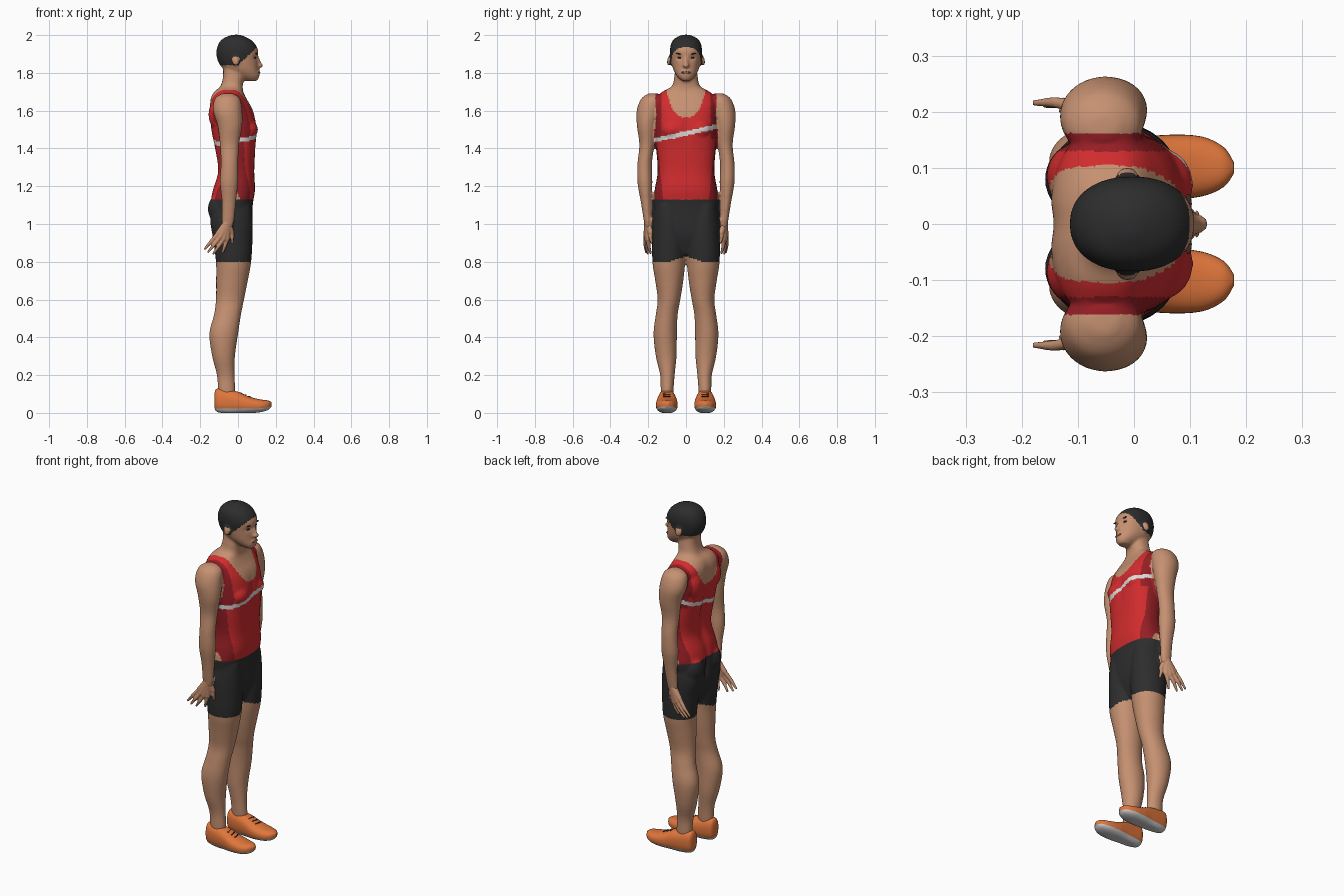
import bpy, bmesh, math
from mathutils import Vector, Matrix

cube = bpy.data.objects.get("Cube")
if cube:
    bpy.data.objects.remove(cube)


def material(name, r, g, b):
    m = bpy.data.materials.new(name)
    m.use_nodes = True
    m.diffuse_color = (r, g, b, 1)
    shader = next(n for n in m.node_tree.nodes if n.type == 'BSDF_PRINCIPLED')
    shader.inputs["Base Color"].default_value = (r, g, b, 1)
    shader.inputs["Roughness"].default_value = .7
    return m


skin = material("skin", .56, .28, .165)
black = material("black fabric", .026, .026, .027)
red = material("red", .64, .025, .027)
dark_red = material("dark red", .3, .013, .018)
white = material("white", .72, .72, .7)
orange = material("orange", .74, .18, .045)
sole_grey = material("sole grey", .6, .6, .6)
brown = material("dark brown", .05, .025, .018)
lip = material("lip", .3, .11, .075)


def spline(rows, steps=4):
    """Smoothly interpolate rows of numbers."""
    out = []
    for i in range(len(rows) - 1):
        a, b, c, d = (rows[max(0, min(len(rows) - 1, i + k))] for k in (-1, 0, 1, 2))
        for s in range(steps):
            t = s / steps
            out.append([q + t / 2 * (r - p + t * (2 * p - 5 * q + 4 * r - w + t * (3 * (q - r) + w - p)))
                        for p, q, r, w in zip(a, b, c, d)])
    return out + [list(rows[-1])]


def loft(bm, rows, axis='z', side=1, power=2, n=32):
    """Closed skin through superellipse rings; each row is position, u range, v range."""
    rings = []
    for t, u0, u1, v0, v1 in spline(rows):
        ring = []
        for k in range(n):
            c, s = math.cos(math.tau * k / n), math.sin(math.tau * k / n)
            u = (u0 + u1) / 2 + (u1 - u0) / 2 * math.copysign(abs(c) ** (2 / power), c)
            v = (v0 + v1) / 2 + (v1 - v0) / 2 * math.copysign(abs(s) ** (2 / power), s)
            ring.append(bm.verts.new((u, v * side, t) if axis == 'z' else (t, u * side, v)))
        rings.append(ring)
    for a, b in zip(rings, rings[1:]):
        for k in range(n):
            bm.faces.new((a[k], a[(k + 1) % n], b[(k + 1) % n], b[k]))
    bm.faces.new(rings[0])
    bm.faces.new(rings[-1])


def ball(bm, place, size, tilt=0):
    m = Matrix.Translation(place) @ Matrix.Rotation(tilt, 4, 'X') @ Matrix.Diagonal((*size, 1))
    bmesh.ops.create_uvsphere(bm, u_segments=16, v_segments=10, radius=1, matrix=m)


def rod(bm, a, b, r1, r2):
    a, b = Vector(a), Vector(b)
    d = b - a
    m = Matrix.Translation((a + b) / 2) @ d.to_track_quat('Z', 'Y').to_matrix().to_4x4()
    bmesh.ops.create_cone(bm, cap_ends=True, segments=12, radius1=r1, radius2=r2, depth=d.length, matrix=m)
    ball(bm, a, (r1,) * 3)
    ball(bm, b, (r2,) * 3)


def finish(name, bm, mats, rule=None, voxel=0, smooth=0, sculpt=None):
    """Turn a bmesh into an object, optionally fused, sculpted and coloured by rule."""
    bmesh.ops.recalc_face_normals(bm, faces=bm.faces)
    mesh = bpy.data.meshes.new(name)
    bm.to_mesh(mesh)
    bm.free()
    ob = bpy.data.objects.new(name, mesh)
    bpy.context.collection.objects.link(ob)
    if voxel:
        mod = ob.modifiers.new("fuse", 'REMESH')
        mod.mode, mod.voxel_size = 'VOXEL', voxel
        mod = ob.modifiers.new("relax", 'SMOOTH')
        mod.factor, mod.iterations = .5, smooth
        fused = bpy.data.meshes.new_from_object(ob.evaluated_get(bpy.context.evaluated_depsgraph_get()))
        ob.modifiers.clear()
        ob.data = mesh = fused
        mesh.name = name
    mesh.materials.clear()
    for m in mats:
        mesh.materials.append(m)
    if sculpt:
        for v in mesh.vertices:
            v.co = sculpt(v.co)
    for p in mesh.polygons:
        p.use_smooth = True
        p.material_index = mats.index(rule(p.center)) if rule else 0
    return ob


# Body: torso with neck, head, arms and legs fused into one skin
bm = bmesh.new()
torso = [(.84, -.08, .03, .06), (.95, -.13, .07, .14), (1.1, -.145, .078, .172), (1.18, -.135, .09, .166),
         (1.28, -.108, .086, .15), (1.4, -.125, .092, .158), (1.5, -.145, .1, .162), (1.6, -.15, .08, .165),
         (1.66, -.147, .047, .165), (1.7, -.128, .028, .125), (1.73, -.095, .025, .075),
         (1.78, -.08, .03, .062), (1.84, -.08, .03, .055)]
loft(bm, [(z, a, b, -w, w) for z, a, b, w in torso], power=2.5)
head = [(1.757, .04, .1, .022), (1.78, -.01, .113, .045), (1.81, -.06, .108, .064), (1.84, -.095, .106, .074),
        (1.88, -.112, .106, .081), (1.92, -.114, .107, .085), (1.96, -.1, .085, .077),
        (1.985, -.074, .052, .056), (2.002, -.03, .01, .02)]
loft(bm, [(z, a, b, -w, w) for z, a, b, w in head], power=2.2)
ball(bm, (.107, 0, 1.853), (.014, .012, .03))
ball(bm, (.118, 0, 1.839), (.016, .018, .012))
ball(bm, (.106, 0, 1.803), (.011, .025, .014))
leg = [(.06, -.1, -.02, .07, .13), (.12, -.106, -.014, .066, .134), (.2, -.112, -.018, .06, .137),
       (.3, -.137, -.016, .05, .16), (.42, -.152, .001, .048, .172), (.52, -.127, .016, .044, .16),
       (.6, -.117, .032, .03, .15), (.7, -.116, .052, .014, .163), (.8, -.117, .07, .004, .178),
       (.92, -.132, .077, 0, .179), (1.02, -.147, .077, .01, .176), (1.1, -.13, .07, .03, .165)]
arm = [(1.692, -.08, -.03, .15, .195), (1.665, -.122, .01, .12, .236), (1.6, -.132, .022, .13, .261),
       (1.52, -.108, .022, .155, .26), (1.42, -.096, .006, .167, .247), (1.32, -.091, .001, .18, .257),
       (1.22, -.096, .001, .178, .257), (1.12, -.086, -.01, .182, .24), (1.02, -.086, -.02, .183, .224),
       (.98, -.086, -.03, .188, .216)]
for s in (1, -1):
    loft(bm, leg, side=s)
    loft(bm, arm, side=s)
    ball(bm, (-.09, .08 * s, 1.08), (.07, .07, .085))      # seat
    ball(bm, (-.1, .085 * s, 1.58), (.057, .06, .085))     # shoulder blade
    ball(bm, (.05, .07 * s, 1.5), (.056, .065, .055))      # chest
    ball(bm, (-.012, .088 * s, 1.866), (.02, .012, .03), .2 * s)  # ear


def bump(v, y, z, ry, rz):
    return math.exp(-((abs(v.y) - y) / ry) ** 2 - ((v.z - z) / rz) ** 2)


def sculpt(v):
    """Press in the spine, breastbone and eye sockets."""
    v = v.copy()
    if v.x < -.06:
        v.x += .02 * bump(v, 0, 1.42, .03, .2) + .02 * bump(v, 0, 1.06, .015, .08)
    elif v.x > .05:
        v.x -= .008 * bump(v, 0, 1.5, .02, .07) + .008 * bump(v, .034, 1.88, .016, .012)
    return v


def clothing(c):
    x, y, z = c.x, abs(c.y), c.z
    if z > 1.74:                                           # cap over the hair
        ear = y > .086 and z < 1.885
        return black if z > 1.84 + .95 * max(0, x) and not ear else skin
    if z < 1.13:                                           # shorts
        hem = .8 + .03 * max(0, 1 - y / .09)
        return black if z > hem and y < .181 else skin
    sleeve = .167 if z < 1.5 else .157 + .06 * abs(z - 1.58)
    if y > sleeve or z > 1.565 + .13 * (y / .1) ** 3:
        return skin
    stripe = 1.48 + .22 * c.y - (.03 if x < -.03 else 0) * min(1, (-.03 - x) / .08)
    if abs(z - stripe) < .012:
        return white
    panel = .122 + .1 * max(0, z - 1.14) if z < 1.45 else .13
    return dark_red if y > panel else red


finish("body", bm, [skin, black, red, dark_red, white], clothing, .0075, 5, sculpt)

# Face details
for name, y, z, size, x, mat in (("eye", .034, 1.88, (.006, .012, .005), .091, brown),
                                 ("eyebrow", .036, 1.901, (.006, .018, .0035), .097, brown)):
    for s, label in ((1, "left"), (-1, "right")):
        bm = bmesh.new()
        ball(bm, (x, y * s, z), size, .12 * s)
        finish(label + "_" + name, bm, [mat])
bm = bmesh.new()
ball(bm, (.112, 0, 1.802), (.006, .024, .006))
finish("mouth", bm, [lip])

# Hands: knuckle and tip of each finger, swept behind the wrist
fingers = [((-.106, .21, .95), (-.176, .216, .868)), ((-.094, .212, .932), (-.158, .212, .852)),
           ((-.077, .207, .92), (-.13, .202, .843)), ((-.058, .199, .92), (-.083, .188, .846)),
           ((-.033, .188, .955), (-.03, .18, .898))]
for s, label in ((1, "left"), (-1, "right")):
    bm = bmesh.new()
    flip = Vector((1, s, 1))
    wrist = Vector((-.056, .202, 1.01)) * flip
    for knuckle, tip in fingers:
        k, t = Vector(knuckle) * flip, Vector(tip) * flip
        mid = k.lerp(t, .5) + Vector((0, .004 * s, 0))
        rod(bm, wrist, k, .02, .014)
        rod(bm, k, mid, .012, .01)
        rod(bm, mid, t, .01, .006)
    finish(label + "_hand", bm, [skin], None, .004, 3)

# Shoes with pale soles and laces
shoe = [(-.125, .085, .115, .03, .1), (-.112, .062, .138, .006, .128), (-.06, .055, .147, -.004, .124),
        (0, .049, .153, -.004, .112), (.06, .044, .159, -.002, .086), (.12, .049, .156, .004, .071),
        (.16, .066, .137, .016, .066), (.178, .09, .11, .034, .056)]


def sole(c):
    return sole_grey if c.z < .022 + .12 * max(0, c.x - .08) else orange


for s, label in ((1, "left"), (-1, "right")):
    bm = bmesh.new()
    loft(bm, shoe, 'x', s, 2.4, 40)
    bmesh.ops.bisect_plane(bm, geom=bm.verts[:] + bm.edges[:] + bm.faces[:], dist=.0001,
                           plane_co=(0, 0, .022), plane_no=(0, 0, 1))
    for v in bm.verts:
        v.co.z = max(0, v.co.z)
    finish(label + "_shoe", bm, [orange, sole_grey], sole)
    bm = bmesh.new()
    for x, z in ((.012, .104), (.035, .095), (.057, .086)):
        rod(bm, (x, .084 * s, z), (x + .006, .118 * s, z), .003, .003)
    finish(label + "_laces", bm, [brown])
